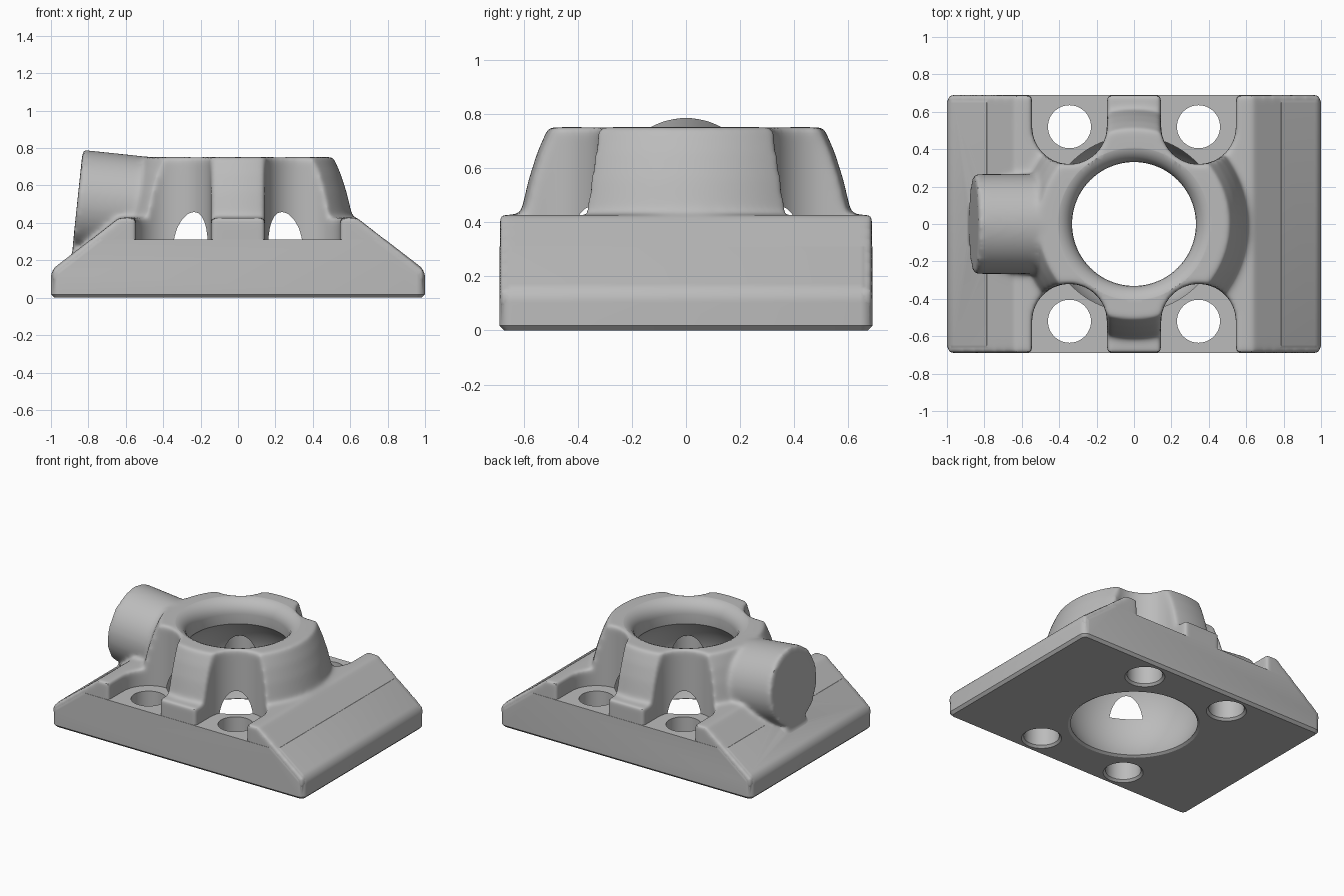
import bpy, bmesh, math
from mathutils import Matrix, Vector

if "Cube" in bpy.data.objects:
    bpy.data.objects.remove(bpy.data.objects["Cube"], do_unlink=True)

HOLE_X, HOLE_Y, SLOT_R, FLOOR_Z = 0.345, 0.52, 0.2, 0.31


def finish(name, bm):
    bmesh.ops.recalc_face_normals(bm, faces=bm.faces)
    mesh = bpy.data.meshes.new(name)
    bm.to_mesh(mesh)
    bm.free()
    ob = bpy.data.objects.new(name, mesh)
    bpy.context.collection.objects.link(ob)
    return ob


def lathe(name, profile, matrix=Matrix(), steps=96):
    """Spin (radius, height) points round z; ends are on the axis."""
    bm = bmesh.new()
    pts = [bm.verts.new((r, 0, z)) for r, z in profile]
    edges = [bm.edges.new(pair) for pair in zip(pts, pts[1:])]
    bmesh.ops.spin(bm, geom=pts + edges, cent=(0, 0, 0), axis=(0, 0, 1),
                   angle=math.tau, steps=steps, use_merge=True)
    bmesh.ops.remove_doubles(bm, verts=bm.verts, dist=1e-5)
    bm.transform(matrix)
    return finish(name, bm)


def box(name, lo, hi, matrix=Matrix()):
    lo, hi = Vector(lo), Vector(hi)
    bm = bmesh.new()
    bmesh.ops.create_cube(bm, size=1, matrix=matrix @ Matrix.Translation((lo + hi) / 2)
                          @ Matrix.Diagonal((*(hi - lo), 1)))
    return finish(name, bm)


def prism(name, half, depth, bevel):
    """Mirror a half outline in x, extrude along y, round chosen edges."""
    outline = half + [(-x, z) for x, z in reversed(half)]
    bm = bmesh.new()
    face = bm.faces.new([bm.verts.new((x, -depth, z)) for x, z in outline])
    out = bmesh.ops.extrude_face_region(bm, geom=[face])["geom"]
    bmesh.ops.translate(bm, vec=(0, 2 * depth, 0),
                        verts=[v for v in out if isinstance(v, bmesh.types.BMVert)])
    if bevel:
        def rounded(e):
            a, b = (v.co for v in e.verts)
            side = abs(a.y - b.y) < 1e-4 and abs(a.z - b.z) > 1e-4
            ridge = abs(a.y - b.y) > 1e-4 and 0.05 < a.z < 0.2
            return side or ridge
        bmesh.ops.bevel(bm, geom=[e for e in bm.edges if rounded(e)], offset=bevel,
                        segments=6, profile=0.5, affect='EDGES')
        bmesh.ops.recalc_face_normals(bm, faces=bm.faces)
        under = [e for e in bm.edges if all(v.co.z < 1e-4 for v in e.verts)]
        bmesh.ops.bevel(bm, geom=under, offset=0.018, segments=1, affect='EDGES')
    return finish(name, bm)


def apply(ob, kind, **settings):
    mod = ob.modifiers.new(kind, kind)
    for key, value in settings.items():
        setattr(mod, key, value)
    bpy.context.view_layer.objects.active = ob
    bpy.ops.object.modifier_apply(modifier=mod.name)


def combine(ob, other, operation):
    apply(ob, 'BOOLEAN', operation=operation, object=other, solver='MANIFOLD')
    bpy.data.objects.remove(other, do_unlink=True)


# Axis of the tilted side socket, running from its mouth towards the middle
socket = Matrix.Translation((-0.858, 0, 0.525)) @ Matrix.Rotation(math.radians(96), 4, 'Y')

# Upper body: sloped shoulders, tapered collar and side socket
body = prism("flanged_housing", [(0.997, 0.08), (0.997, 0.145), (0.635, 0.428)], 0.688, 0)
combine(body, lathe("collar", [(0, 0.1), (0.64, 0.1), (0.615, 0.42), (0.582, 0.56),
                               (0.55, 0.66), (0.51, 0.752), (0, 0.752)]), 'UNION')
combine(body, lathe("socket_tube", [(0, 0), (0.267, 0), (0.267, 0.5), (0, 0.5)], socket), 'UNION')
combine(body, box("socket_foot", (0.1, -0.11, 0.005), (0.36, 0.11, 0.3), socket), 'UNION')

# Four open slots around the bolt seats
for sx in (-1, 1):
    for sy in (-1, 1):
        x, y = sx * HOLE_X, sy * HOLE_Y
        combine(body, lathe("slot_round", [(0, 0.2), (SLOT_R, 0.2), (SLOT_R, 1), (0, 1)],
                            Matrix.Translation((x, y, 0))), 'DIFFERENCE')
        near, far = sorted((y, sy * 0.9))
        combine(body, box("slot_mouth", (x - SLOT_R, near, 0.2), (x + SLOT_R, far, 1)),
                'DIFFERENCE')

# Blend the cast edges into soft fillets
apply(body, 'REMESH', mode='VOXEL', voxel_size=0.0125)
apply(body, 'SMOOTH', factor=0.5, iterations=20)

# Crisp base plate with flat bolt seats
top_x = 1 - (FLOOR_Z - 0.147) / 0.77
combine(body, prism("base_plate", [(1, 0), (1, 0.147), (top_x, FLOOR_Z)], 0.69, 0.045), 'UNION')

# Bolt holes, chamfered underneath
for sx in (-1, 1):
    for sy in (-1, 1):
        combine(body, lathe("bolt_hole", [(0, -0.1), (0.13, -0.1), (0.13, 0), (0.115, 0.015),
                                          (0.115, 0.6), (0, 0.6)],
                            Matrix.Translation((sx * HOLE_X, sy * HOLE_Y, 0)), 48), 'DIFFERENCE')

# Spherical chamber with a rounded upper lip
R, MID = 0.474, 0.248
angles = [math.radians(-30 + i * 5) for i in range(16)]
chamber = [(0, -0.1), (0.428, -0.1), (0.428, 0)]
chamber += [(R * math.cos(a), MID + R * math.sin(a)) for a in angles]
lip = [math.radians(i * 15) for i in range(7)]
chamber += [(0.431 - 0.1 * math.cos(a), 0.655 + 0.1 * math.sin(a)) for a in lip]
chamber += [(0.431, 0.95), (0, 0.95)]
combine(body, lathe("chamber", chamber), 'DIFFERENCE')

# Socket bore and the small passage into the chamber
combine(body, lathe("socket_bore", [(0, -0.1), (0.195, -0.1), (0.195, 0), (0.175, 0.03),
                                    (0.175, 0.36), (0.065, 0.36), (0.065, 0.6), (0, 0.6)],
                    socket), 'DIFFERENCE')

# Shading and colour
grey = bpy.data.materials.new("cast grey")
grey.use_nodes = True
colour = (0.5, 0.5, 0.5, 1)
grey.diffuse_color = colour
grey.node_tree.nodes["Principled BSDF"].inputs["Base Color"].default_value = colour
body.data.materials.clear()
body.data.materials.append(grey)
bpy.ops.object.select_all(action='DESELECT')
body.select_set(True)
bpy.context.view_layer.objects.active = body
bpy.ops.object.shade_smooth_by_angle(angle=math.radians(32))
